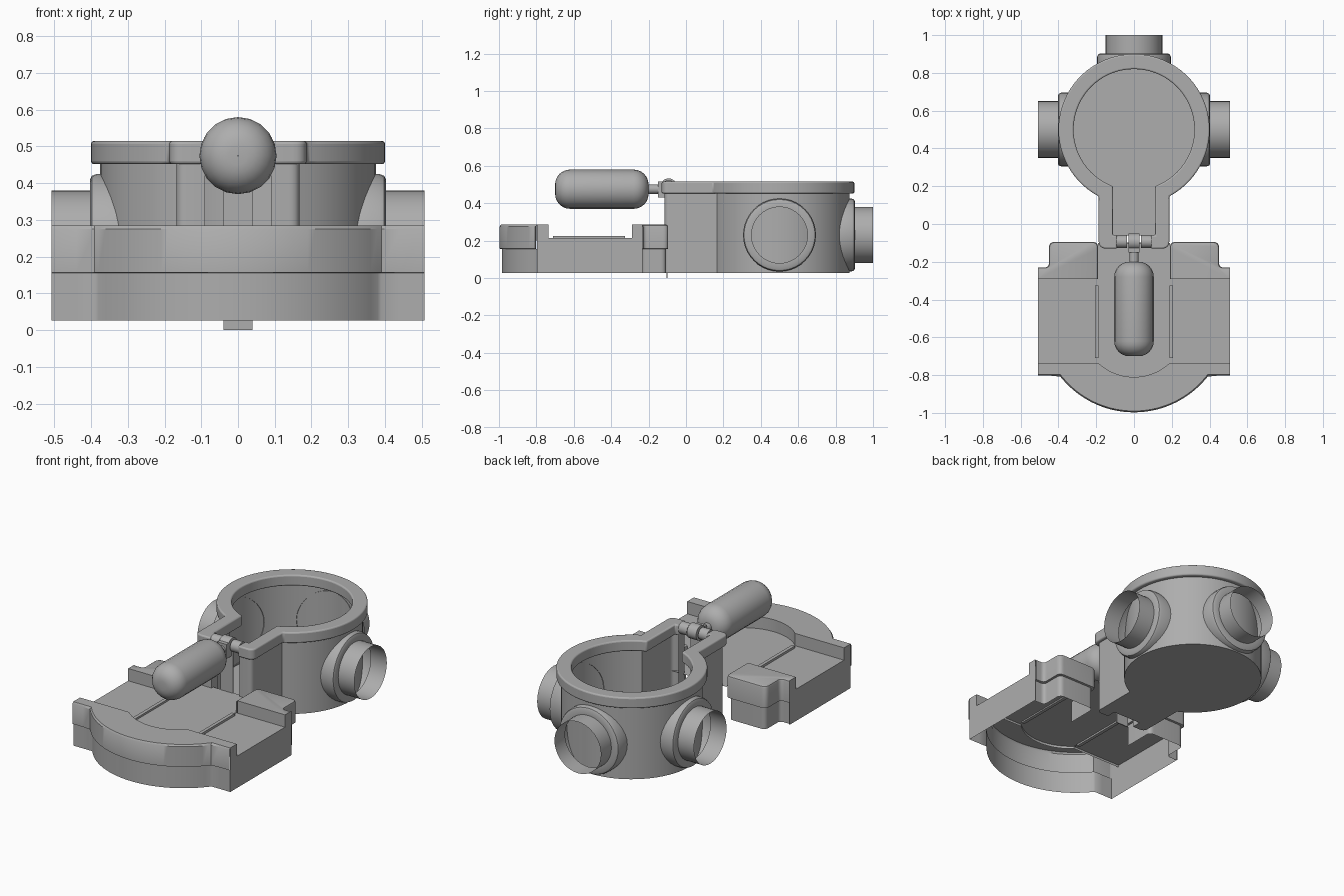
import bpy, bmesh, math
from mathutils import Vector, Matrix

if "Cube" in bpy.data.objects:
    bpy.data.objects.remove(bpy.data.objects["Cube"])

grey = bpy.data.materials.new("plain_grey")
grey.diffuse_color = (0.42, 0.42, 0.42, 1)
grey.use_nodes = True
grey.node_tree.nodes["Principled BSDF"].inputs["Base Color"].default_value = grey.diffuse_color


def finish(name, bm, bevel=0):
    bmesh.ops.remove_doubles(bm, verts=bm.verts, dist=1e-5)
    bmesh.ops.recalc_face_normals(bm, faces=bm.faces)
    me = bpy.data.meshes.new(name)
    bm.to_mesh(me)
    bm.free()
    ob = bpy.data.objects.new(name, me)
    bpy.context.collection.objects.link(ob)
    me.materials.append(grey)
    if bevel:
        m = ob.modifiers.new("soft_edges", 'BEVEL')
        m.width, m.segments, m.limit_method = bevel, 3, 'ANGLE'
        m.angle_limit = math.radians(50)
    bpy.ops.object.select_all(action='DESELECT')
    ob.select_set(True)
    bpy.context.view_layer.objects.active = ob
    bpy.ops.object.shade_smooth_by_angle(angle=math.radians(35))
    return ob


def loft(bm, chains, closed=False):
    rows = [[bm.verts.new(p) for p in c] for c in chains]
    n = len(rows[0])
    for a, b in zip(rows, rows[1:]):
        for i in range(n if closed else n - 1):
            j = (i + 1) % n
            bm.faces.new((a[i], a[j], b[j], b[i]))
    return rows


def at(chain, z):
    return [(x, y, z) for x, y in chain]


def round_chain(pts):
    """Open 2D chain of (x, y, radius) with rounded corners."""
    out = []
    for i, (x, y, r) in enumerate(pts):
        p = Vector((x, y))
        if r == 0:
            out.append((x, y))
            continue
        a = p + (Vector(pts[i - 1][:2]) - p).normalized() * r
        b = p + (Vector(pts[i + 1][:2]) - p).normalized() * r
        for k in range(7):
            t = k / 6
            q = a * (1 - t) ** 2 + p * 2 * t * (1 - t) + b * t * t
            out.append((q.x, q.y))
    return out


def keyhole(R, w, yf, gap, r):
    """Open outline: front right gap edge, along the neck, round the bowl, back."""
    half = round_chain([(gap, yf, 0), (w, yf, r), (w, 0.1, 0)]) if r else [(gap, yf), (w, yf)]
    a0 = -math.acos(w / R)
    arc = [(R * math.cos(a0 + (math.pi - 2 * a0) * k / 64),
            0.5 + R * math.sin(a0 + (math.pi - 2 * a0) * k / 64)) for k in range(65)]
    return half + arc + [(-x, y) for x, y in reversed(half)]


def box(bm, lo, hi):
    c = [(a + b) / 2 for a, b in zip(lo, hi)]
    s = [b - a for a, b in zip(lo, hi)]
    bmesh.ops.create_cube(bm, size=1, matrix=Matrix.Translation(c) @ Matrix.Diagonal((*s, 1)))


def lathe(bm, profile, origin, axis, n=24):
    """profile: (radius, distance along axis)."""
    q = Vector((0, 0, 1)).rotation_difference(Vector(axis))
    ang = [2 * math.pi * k / n for k in range(n)]
    loft(bm, [[Vector(origin) + q @ Vector((r * math.cos(a), r * math.sin(a), h)) for a in ang]
              for r, h in profile], True)


# Chamber wall and floor, open at the front of the neck
bm = bmesh.new()
wall = [(0.09, -0.06)] + keyhole(0.375, 0.168, -0.115, 0.09, 0.03) + [(-0.09, -0.06)]
rows = loft(bm, [at(wall, 0.028), at(wall, 0.46)])
bm.faces.new(rows[0])
finish("chamber_wall", bm)

# Chamber rim
bm = bmesh.new()
outer = keyhole(0.40, 0.187, -0.13, 0.09, 0.04)
inner = keyhole(0.32, 0.112, -0.06, 0.09, 0)
face = bm.faces.new([bm.verts.new(p) for p in at(outer + inner[::-1], 0.452)])
ext = bmesh.ops.extrude_face_region(bm, geom=[face])
bmesh.ops.translate(bm, vec=(0, 0, 0.063),
                    verts=[v for v in ext['geom'] if isinstance(v, bmesh.types.BMVert)])
finish("chamber_rim", bm, 0.008)

# Pipe sockets: saddle-cut flange with an open pipe stub
for name, turn, end in (("right", 0, 0.507), ("back", 90, 0.5), ("left", 180, 0.507)):
    bm = bmesh.new()
    rings = []
    for r, h in ((0.195, None), (0.195, 0.385), (0.190, 0.398), (0.18, 0.403),
                 (0.15, 0.403), (0.15, end)):
        ring = []
        for k in range(40):
            a = 2 * math.pi * k / 40
            y = r * math.cos(a)
            x = h or math.sqrt(0.372 ** 2 - y * y)
            ring.append((x, y, 0.23 + r * math.sin(a)))
        rings.append(ring)
    loft(bm, rings, True)
    bm.transform(Matrix.Translation((0, 0.5, 0)) @ Matrix.Rotation(math.radians(turn), 4, 'Z'))
    finish(name + "_pipe_socket", bm)

# Float with neck
bm = bmesh.new()
c, L, R = 0.08, 0.5, 0.105
cap = [(R - c + c * math.sin(t), c - c * math.cos(t)) for t in [math.pi / 2 * k / 6 for k in range(7)]]
prof = [(0.001, 0)] + cap + [(r, L - h) for r, h in reversed(cap)] + [(0.001, L)]
lathe(bm, prof, (0, -0.2, 0.475), (0, -1, 0), 20)
finish("float", bm)
bm = bmesh.new()
lathe(bm, [(0.025, 0), (0.025, 0.1)], (0, -0.12, 0.475), (0, -1, 0))
finish("float_neck", bm)

# Hinge barrels and hanging gate plate
bm = bmesh.new()
for x, w, r in ((-0.092, 0.055, 0.034), (0.037, 0.055, 0.034), (-0.03, 0.06, 0.043)):
    lathe(bm, [(0.001, 0), (r, 0), (r, w), (0.001, w)], (x, -0.093, 0.49), (1, 0, 0))
box(bm, (-0.03, -0.15, 0.43), (0.03, -0.1, 0.515))
finish("hinge", bm)
bm = bmesh.new()
box(bm, (-0.04, -0.104, 0), (0.04, -0.098, 0.46))
finish("gate_plate", bm)

# Tray front: bulged wall with lip, top band and inner step
xs = sorted({s * v for s in (1, -1) for v in [0.507, 0.44, 0.39] + [0.38 * k / 20 for k in range(21)] + [0.19]})


def bulge(R, ys):
    return [(x, min(ys, -0.5 - math.sqrt(max(0, R * R - x * x)))) for x in xs]


step = [(x, -0.735 if abs(x) > 0.19 else -0.532 - math.sqrt(0.278 ** 2 - x * x)) for x in xs]
bm = bmesh.new()
loft(bm, [at(bulge(0.485, -0.795), 0.027), at(bulge(0.485, -0.795), 0.155),
          at(bulge(0.497, -0.803), 0.157), at(bulge(0.497, -0.803), 0.275),
          at(bulge(0.49, -0.797), 0.285), at(step, 0.285), at(step, 0.2)])
finish("tray_front", bm)

for side, s in (("right", 1), ("left", -1)):
    # Tray side wall
    bm = bmesh.new()
    prof = [(-0.797, 0.027), (-0.797, 0.285), (-0.735, 0.285), (-0.735, 0.213),
            (-0.29, 0.213), (-0.29, 0.285), (-0.232, 0.285), (-0.232, 0.027)]
    bm.faces.new([bm.verts.new((s * 0.507, y, z)) for y, z in prof])
    finish(side + "_tray_side", bm)

    # Rear corner block, open underneath, with a slight lip
    bm = bmesh.new()

    def block(d):
        return [(s * x, y) for x, y in round_chain([
            (0.19 + d, -0.29, 0), (0.19 + d, -0.095 - d, 0.03), (0.45 - d, -0.095 - d, 0.03),
            (0.45 - d, -0.23 - d, 0.025), (0.507, -0.23 - d, 0)])]
    rows = loft(bm, [at(block(0.012), 0.027), at(block(0.012), 0.155), at(block(0), 0.157),
                     at(block(0), 0.272), at(block(0.003), 0.281), at(block(0.01), 0.285)])
    corner = bm.verts.new((s * 0.507, -0.29, 0.285))
    bm.faces.new(rows[-1] + [corner])
    low = [bm.verts.new((s * x, -0.29, 0.2)) for x in (0.507, 0.2)]
    bm.faces.new((rows[-1][0], corner, low[0], low[1]))
    finish(side + "_rear_block", bm)

    # Side shelf with a thin raised edge beside the centre floor
    bm = bmesh.new()
    bm.faces.new([bm.verts.new((s * x, y, 0.213)) for x, y in
                  ((0.19, -0.735), (0.507, -0.735), (0.507, -0.29), (0.19, -0.29))])
    xa, xb = sorted((s * 0.187, s * 0.207))
    box(bm, (xa, -0.71, 0.205), (xb, -0.325, 0.226))
    finish(side + "_shelf", bm)

# Tray centre floor
bm = bmesh.new()
mid = [(x, y) for x, y in step if abs(x) <= 0.19]
bm.faces.new([bm.verts.new(p) for p in at(mid + [(0.19, -0.1), (-0.19, -0.1)], 0.215)])
finish("tray_floor", bm)
